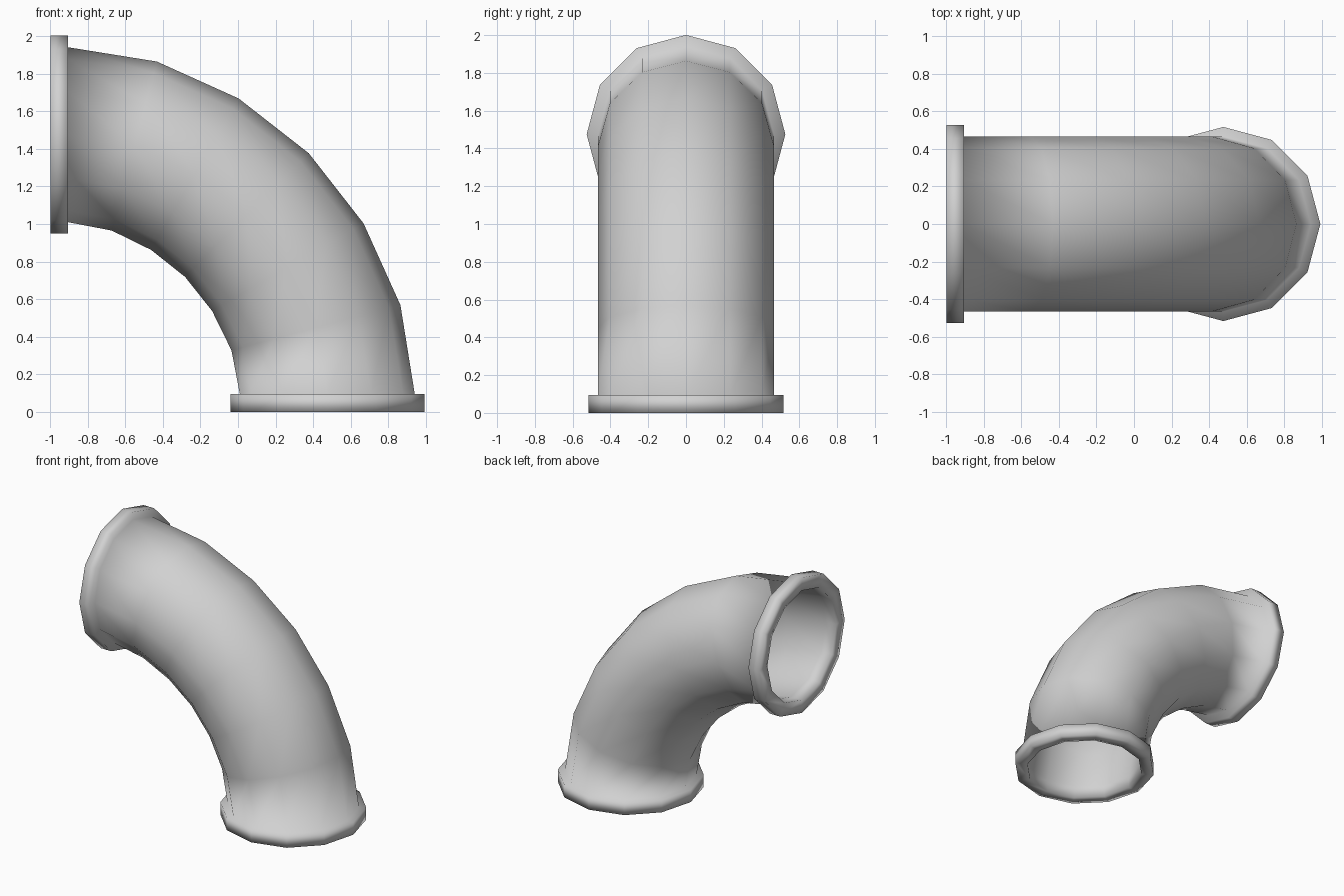
import bpy
import bmesh
from math import cos, sin, pi, radians
from mathutils import Vector

if "Cube" in bpy.data.objects:
    bpy.data.objects.remove(bpy.data.objects["Cube"])

SIDES = 12
BEND = Vector((-0.905, 0, 0.095))      # centre of the bend
PIPE, BORE = 0.465, 0.425              # outer and inner radius
LOWER_FLANGE, UPPER_FLANGE = 0.516, 0.526
THICK = 0.092                          # flange thickness
half = [1.38, 1.366, 1.351]
sweep = half + [1.347] + half[::-1]    # bend radius every 15 degrees

bm = bmesh.new()


def ring(step, radius, along=0):
    """Ring of vertices square to the bend, shifted along its direction."""
    a = radians(15 * step)
    out = Vector((cos(a), 0, sin(a)))
    forward = Vector((-sin(a), 0, cos(a)))
    centre = BEND + out * sweep[step] + forward * along
    return [bm.verts.new(centre + radius * (out * cos(t) + Vector((0, sin(t), 0))))
            for t in (2 * pi * i / SIDES for i in range(SIDES))]


last = len(sweep) - 1
# outer wall
rings = [ring(s, PIPE) for s in range(last + 1)]
# upper flange and mouth
rings += [ring(last, UPPER_FLANGE), ring(last, UPPER_FLANGE, THICK), ring(last, BORE, THICK)]
# bore back down
rings += [ring(s, BORE) for s in range(last, -1, -1)]
# lower mouth and flange
rings += [ring(0, BORE, -0.095), ring(0, LOWER_FLANGE, -0.095), ring(0, LOWER_FLANGE)]

for k, a in enumerate(rings):
    b = rings[(k + 1) % len(rings)]
    for i in range(SIDES):
        j = (i + 1) % SIDES
        bm.faces.new((a[i], a[j], b[j], b[i])).smooth = True
bmesh.ops.recalc_face_normals(bm, faces=bm.faces)

mesh = bpy.data.meshes.new("elbow_pipe")
bm.to_mesh(mesh)
bm.free()

# light grey finish
grey = bpy.data.materials.new("light_grey")
grey.use_nodes = True
colour = (0.64, 0.64, 0.64, 1)
grey.diffuse_color = colour
grey.node_tree.nodes["Principled BSDF"].inputs["Base Color"].default_value = colour
mesh.materials.append(grey)

pipe = bpy.data.objects.new("elbow_pipe", mesh)
bpy.context.collection.objects.link(pipe)
